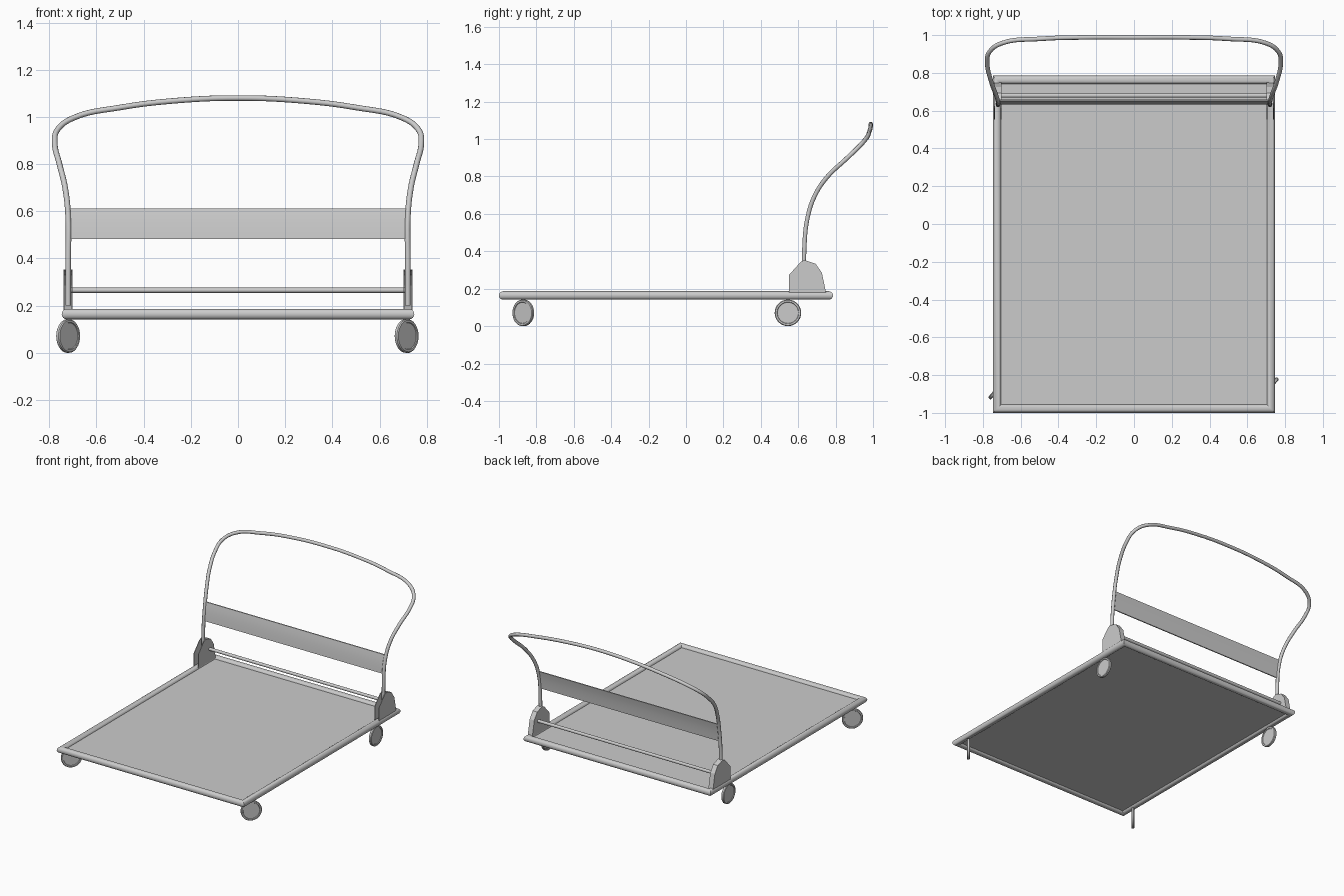
import bpy, bmesh, math
from mathutils import Matrix, Vector

if "Cube" in bpy.data.objects:
    bpy.data.objects.remove(bpy.data.objects["Cube"])


def finish(name, bm, smooth=True):
    bmesh.ops.recalc_face_normals(bm, faces=bm.faces)
    me = bpy.data.meshes.new(name)
    bm.to_mesh(me)
    bm.free()
    ob = bpy.data.objects.new(name, me)
    bpy.context.collection.objects.link(ob)
    if smooth:
        bpy.ops.object.select_all(action='DESELECT')
        ob.select_set(True)
        bpy.context.view_layer.objects.active = ob
        bpy.ops.object.shade_smooth_by_angle(angle=math.radians(40))
    return ob


def bridge_rings(bm, rings, closed):
    n = len(rings[0])
    for i in range(len(rings) if closed else len(rings) - 1):
        a, b = rings[i], rings[(i + 1) % len(rings)]
        for j in range(n):
            k = (j + 1) % n
            bm.faces.new((a[j], a[k], b[k], b[j]))


def box(name, lo, hi):
    bm = bmesh.new()
    bmesh.ops.create_cube(bm, size=1)
    for v in bm.verts:
        v.co = [(l + h) / 2 + c * (h - l) for l, h, c in zip(lo, hi, v.co)]
    return finish(name, bm, False)


def cylinder(name, r, length, matrix):
    bm = bmesh.new()
    bmesh.ops.create_cone(bm, cap_ends=True, segments=16, radius1=r, radius2=r,
                          depth=length, matrix=matrix)
    return finish(name, bm)


# Tubular deck frame with mitred corners
R = 0.0225
bm = bmesh.new()
rings = []
for sx, y, sy in ((-1, -0.9775, -1), (1, -0.9775, -1), (1, 0.7635, 1), (-1, 0.7635, 1)):
    ring = []
    for j in range(16):
        a = math.tau * j / 16
        ring.append(bm.verts.new((sx * (0.725 + R * math.cos(a)),
                                  y + sy * R * math.cos(a), 0.164 + R * math.sin(a))))
    rings.append(ring)
bridge_rings(bm, rings, True)
finish("deck_frame", bm)

# Deck panel, recessed in the frame
box("deck_panel", (-0.715, -0.966, 0.158), (0.715, 0.755, 0.168))

# Push handle, one bent tube
half = [(0.72, 0.632, 0.20), (0.72, 0.632, 0.40), (0.72, 0.650, 0.58),
        (0.733, 0.690, 0.70), (0.757, 0.757, 0.80), (0.777, 0.852, 0.89),
        (0.766, 0.910, 0.945), (0.70, 0.957, 0.995), (0.50, 0.980, 1.04),
        (0.25, 0.988, 1.07)]
path = half + [(0, 0.988, 1.08)] + [(-x, y, z) for x, y, z in reversed(half)]
cu = bpy.data.curves.new("push_handle", 'CURVE')
cu.dimensions = '3D'
cu.bevel_depth = 0.012
cu.bevel_resolution = 3
cu.resolution_u = 6
cu.use_fill_caps = True
sp = cu.splines.new('BEZIER')
sp.bezier_points.add(len(path) - 1)
for p, co in zip(sp.bezier_points, path):
    p.co = co
    p.handle_left_type = p.handle_right_type = 'AUTO'
handle = bpy.data.objects.new("push_handle", cu)
bpy.context.collection.objects.link(handle)

# Curved back panel between the handle legs
prof = [(0.637, 0.482), (0.640, 0.515), (0.644, 0.548), (0.649, 0.58), (0.656, 0.612)]
loop = [(y - 0.004, z) for y, z in prof] + [(y + 0.004, z) for y, z in reversed(prof)]
bm = bmesh.new()
rings = [[bm.verts.new((x, y, z)) for y, z in loop] for x in (-0.715, 0.715)]
bridge_rings(bm, rings, False)
for ring in rings:
    bm.faces.new(ring)
finish("back_panel", bm)

# Cross bar between the brackets
cylinder("cross_bar", 0.011, 1.42,
         Matrix.Translation((0, 0.68, 0.265)) @ Matrix.Rotation(math.pi / 2, 4, 'Y'))

# Handle brackets: two cheeks joined by a wall at the back
cheek = [(0.552, 0.175), (0.552, 0.275), (0.615, 0.345), (0.635, 0.352),
         (0.692, 0.332), (0.725, 0.285), (0.748, 0.175)]
for side, s in (("left", -1), ("right", 1)):
    bm = bmesh.new()
    a, b = [[bm.verts.new((s * x, y, z)) for y, z in cheek] for x in (0.704, 0.738)]
    bm.faces.new(a)
    bm.faces.new(b)
    for i in range(3, 6):
        bm.faces.new((a[i], a[i + 1], b[i + 1], b[i]))
    ob = finish("handle_bracket_" + side, bm, False)
    mod = ob.modifiers.new("thickness", 'SOLIDIFY')
    mod.thickness = 0.004
    mod.offset = 0

# Castor wheels: raised tyre around a recessed disc, with a short stem
wheel_prof = [(0, -0.006), (0.056, -0.006), (0.058, -0.010), (0.067, -0.010), (0.071, -0.006),
              (0.071, 0.006), (0.067, 0.010), (0.058, 0.010), (0.056, 0.006), (0, 0.006)]
for name, x, y, turn in (("front_left", -0.72, -0.87, -40), ("front_right", 0.715, -0.87, -40),
                         ("back_left", -0.72, 0.545, 0), ("back_right", 0.72, 0.545, 0)):
    bm = bmesh.new()
    m = Matrix.Translation((x, y, 0.071)) @ Matrix.Rotation(math.radians(turn), 4, 'Z')
    rings = []
    for r, t in wheel_prof[1:-1]:
        rings.append([bm.verts.new(m @ Vector((t, r * math.cos(math.tau * j / 32),
                                               r * math.sin(math.tau * j / 32))))
                      for j in range(32)])
    bridge_rings(bm, rings, False)
    bm.faces.new(rings[0])
    bm.faces.new(rings[-1])
    finish("wheel_" + name, bm)
    cylinder("wheel_stem_" + name, 0.008, 0.03, Matrix.Translation((x, y, 0.143)))
